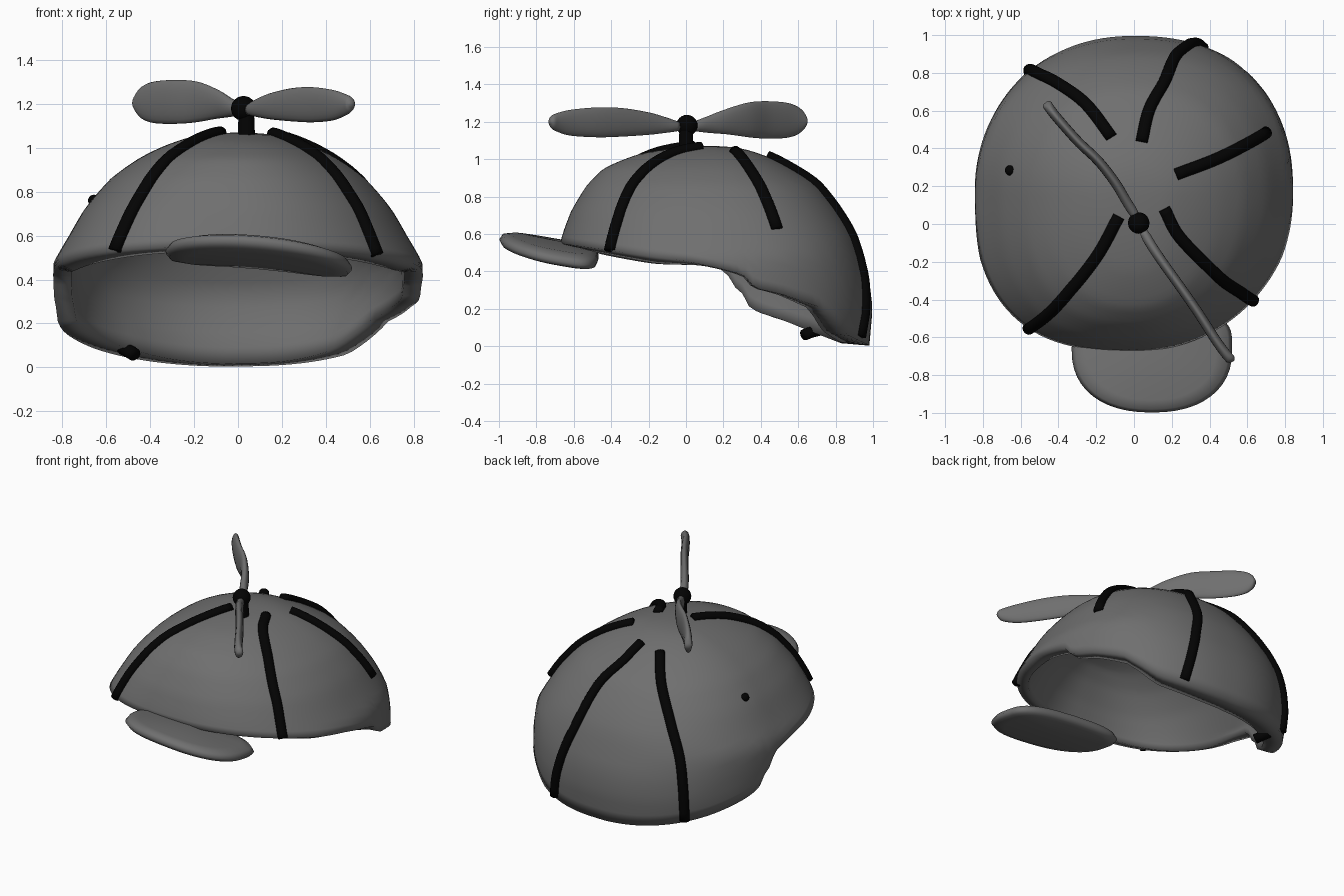
import bpy, bmesh, math
from mathutils import Vector
from mathutils.bvhtree import BVHTree

if "Cube" in bpy.data.objects:
    bpy.data.objects.remove(bpy.data.objects["Cube"])


def material(name, v):
    m = bpy.data.materials.new(name)
    m.diffuse_color = (v, v, v, 1)
    m.use_nodes = True
    m.node_tree.nodes["Principled BSDF"].inputs["Base Color"].default_value = m.diffuse_color
    return m


GREY = material("cap grey", 0.16)
BLACK = material("trim black", 0.001)


def make(name, verts, faces, mat, fix=False):
    me = bpy.data.meshes.new(name)
    me.from_pydata([tuple(v) for v in verts], [], faces)
    me.materials.append(mat)
    if fix:
        bm = bmesh.new()
        bm.from_mesh(me)
        bmesh.ops.remove_doubles(bm, verts=bm.verts, dist=.0005)
        bmesh.ops.recalc_face_normals(bm, faces=bm.faces)
        bm.to_mesh(me)
        bm.free()
    for p in me.polygons:
        p.use_smooth = True
    ob = bpy.data.objects.new(name, me)
    bpy.context.collection.objects.link(ob)
    return ob


def lerp(table, x, col=1):
    if x <= table[0][0]:
        return table[0][col]
    for a, b in zip(table, table[1:]):
        if x <= b[0]:
            return a[col] + (b[col] - a[col]) * (x - a[0]) / (b[0] - a[0])
    return table[-1][col]


def smooth_path(rows, steps=6):
    """Catmull-Rom resampling of a list of tuples."""
    rows = [Vector(r) for r in rows]
    ext = [rows[0] * 2 - rows[1]] + rows + [rows[-1] * 2 - rows[-2]]
    out = []
    for i in range(len(rows) - 1):
        a, b, c, d = ext[i:i + 4]
        for k in range(steps):
            t = k / steps
            out.append((b * 2 + (c - a) * t + (a * 2 - b * 5 + c * 4 - d) * t * t
                        + (b * 3 - a - c * 3 + d) * t ** 3) / 2)
    return out + [rows[-1]]


def loft(name, pts, ups, heights, widths, mat, n=14):
    """Elliptical sections swept along pts with closed ends."""
    verts, faces, m = [], [], len(pts)
    for i, p in enumerate(pts):
        t = (pts[min(i + 1, m - 1)] - pts[max(i - 1, 0)]).normalized()
        side = t.cross(ups[i]).normalized()
        up = side.cross(t)
        for j in range(n):
            a = 2 * math.pi * j / n
            verts.append(p + up * heights[i] * math.sin(a) + side * widths[i] * math.cos(a))
    for i in range(m - 1):
        for j in range(n):
            k = (j + 1) % n
            faces.append((i * n + j, i * n + k, (i + 1) * n + k, (i + 1) * n + j))
    faces += [tuple(range(n))[::-1], tuple(range((m - 1) * n, m * n))]
    return make(name, verts, faces, mat, True)


def ball(name, loc, r, mat):
    bpy.ops.mesh.primitive_uv_sphere_add(segments=20, ring_count=12, radius=r, location=loc)
    ob = bpy.context.object
    ob.name = name
    ob.data.materials.append(mat)
    bpy.ops.object.shade_smooth()
    return ob


# Cap dome: radius by depth (front, back, side), cut by a slanted rim
TOP, CY = 1.07, 0.15
PROFILE = [(1.07, 0, 0, 0), (1.06, .2, .13, .17), (1.03, .39, .24, .28), (.95, .59, .41, .455),
           (.86, .68, .555, .58), (.72, .765, .67, .7), (.6, .81, .745, .77), (.48, .84, .79, .84),
           (.35, .84, .83, .845), (.2, .83, .848, .84), (0, .8, .83, .81)]
PROFILE = [(math.sqrt(TOP - p[0]),) + p[1:] for p in PROFILE]
RIM_R = [(-.7, .55), (-.4, .51), (0, .455), (.2, .41), (.31, .38), (.37, .31), (.52, .275), (.71, .21), (.87, .06), (1, 0)]
RIM_L = [(-.7, .55), (-.4, .51), (0, .455), (.2, .41), (.25, .36), (.28, .3), (.33, .27), (.36, .2), (.45, .16), (.7, .085),
         (1, 0)]


def radius(c, s, rx, ry, low=1):
    # squarer corner at front left and back right, rounder at the others
    if s < 0:
        p = 2 + (.75 if c < 0 else .1) * low
    else:
        p = 2 + (.15 if c < 0 else .35) * low
    return (abs(c / rx) ** p + abs(s / ry) ** p) ** (-1 / p)


def dome_point(a, u):
    c, s = math.cos(a), math.sin(a)
    rim = lerp(RIM_R if c > 0 else RIM_L, CY + s * radius(c, s, .84, .84))
    q = u * math.sqrt(TOP - rim)
    ry, rx = lerp(PROFILE, q, 1 if s < 0 else 2), lerp(PROFILE, q, 3)
    if q < 1e-6:
        return Vector((0, CY, TOP))
    r = radius(c, s, rx, ry, min(1, q / .7))
    return Vector((r * c, CY + r * s, TOP - q * q))


N, M = 128, 28
verts, faces = [Vector((0, CY, TOP))], []
for i in range(1, M + 1):
    verts += [dome_point(2 * math.pi * j / N, i / M) for j in range(N)]
for j in range(N):
    k = (j + 1) % N
    faces.append((0, 1 + j, 1 + k))
    for i in range(M - 1):
        a, b = 1 + i * N, 1 + (i + 1) * N
        faces.append((a + j, b + j, b + k, a + k))
tree = BVHTree.FromPolygons(verts, faces)
cap = make("cap_dome", verts, faces, GREY)
# Cloth thickens towards the low rear rim
group = cap.vertex_groups.new(name="thickness")
for i, v in enumerate(verts):
    w = max(0, min(1, (v.y - .3) / .5)) * max(0, min(1, (.35 - v.z) / .25))
    group.add([i], .55 + .45 * w, 'REPLACE')
sol = cap.modifiers.new("thickness", 'SOLIDIFY')
sol.thickness, sol.offset, sol.vertex_group = .15, -1, "thickness"

# Seam cords laid over the dome
SEAMS = {
    "front_left": [(-.08, .04, 1.06), (-.2, -.18, 1.0), (-.38, -.4, .82), (-.57, -.57, .54)],
    "front_right": [(.16, .08, 1.06), (.24, -.07, 1.02), (.42, -.26, .85), (.56, -.36, .7), (.66, -.43, .52)],
    "right": [(.22, .26, 1.03), (.45, .35, .9), (.69, .48, .62)],
    "back_right": [(.04, .43, 1.0), (.08, .6, .92), (.16, .75, .8), (.22, .9, .6), (.29, .97, .4), (.37, .95, .05)],
    "back_left": [(-.12, .46, 1.0), (-.25, .63, .88), (-.41, .75, .68), (-.52, .8, .45), (-.55, .8, .07)],
}
for name, path in SEAMS.items():
    pts, ups = smooth_path(path), []
    for i, p in enumerate(pts):
        loc, nor, _, _ = tree.find_nearest(p)
        pts[i] = loc + nor * .006
        ups.append(nor)
    loft(name + "_seam", pts, ups, [.028] * len(pts), [.032] * len(pts), BLACK)

# Cord tucked under the rear rim, and a spot poking through the left side
under = [Vector(p) for p in ((-.52, .71, .085), (-.5, .67, .075), (-.475, .63, .06))]
loft("back_left_cord_end", under, [Vector((0, 0, 1))] * 3, [.03] * 3, [.035] * 3, BLACK)
loc, nor, _, _ = tree.find_nearest(Vector((-.68, .29, .78)))
ball("left_seam_spot", loc, .027, BLACK)

# Brim: flattened pad, round in front and squarer behind
n = 48
verts, faces = [], []
LAYERS = [(.0, -1), (.8, -.9), (.95, -.6), (1, 0), (.95, .6), (.8, .9), (0, 1)]
for f, h in LAYERS:
    for j in range(n):
        a = 2 * math.pi * j / n
        c, s = math.cos(a), math.sin(a)
        e = .88 if s < 0 else .5
        x = .425 * f * math.copysign(abs(c) ** e, c)
        y = f * (-.33 * abs(s) ** e if s < 0 else .2 * s ** e)
        z = .045 * h - .17 * y - .09 * x - .13 * x * x
        verts.append((.095 + x, -.668 + y, .515 + z))
for i in range(len(LAYERS) - 1):
    for j in range(n):
        k = (j + 1) % n
        faces.append((i * n + j, i * n + k, (i + 1) * n + k, (i + 1) * n + j))
make("brim", verts, faces, GREY, True)

# Propeller stem and hub
bpy.ops.mesh.primitive_cone_add(vertices=20, radius1=.04, radius2=.034, depth=.15, location=(.038, 0, 1.115))
stem = bpy.context.object
stem.name = "propeller_stem"
stem.data.materials.append(BLACK)
bpy.ops.object.shade_smooth_by_angle()
ball("propeller_hub", (.025, .005, 1.18), .057, BLACK)

# Propeller blades: upright paddles (x, y, z, half height)
BLADES = {
    "back_left_blade": [(.01, .04, 1.175, .025), (-.04, .12, 1.185, .045), (-.1, .22, 1.2, .068), (-.19, .335, 1.21, .093),
                        (-.29, .43, 1.21, .1), (-.38, .53, 1.208, .095), (-.43, .59, 1.206, .078),
                        (-.455, .625, 1.205, .05), (-.468, .643, 1.205, .012)],
    "front_right_blade": [(.05, -.04, 1.175, .025), (.09, -.11, 1.182, .042), (.15, -.2, 1.19, .06), (.25, -.34, 1.197, .076),
                          (.34, -.47, 1.197, .08), (.43, -.61, 1.195, .07), (.48, -.68, 1.197, .053),
                          (.51, -.715, 1.2, .035), (.52, -.73, 1.2, .01)],
}
for name, rows in BLADES.items():
    rows = smooth_path(rows, 4)
    hs = [max(r[3], .008) for r in rows]
    ws = [min(.026, h * .6 + .006) for h in hs]
    loft(name, [Vector(r[:3]) for r in rows], [Vector((0, 0, 1))] * len(rows), hs, ws, GREY, 20)
